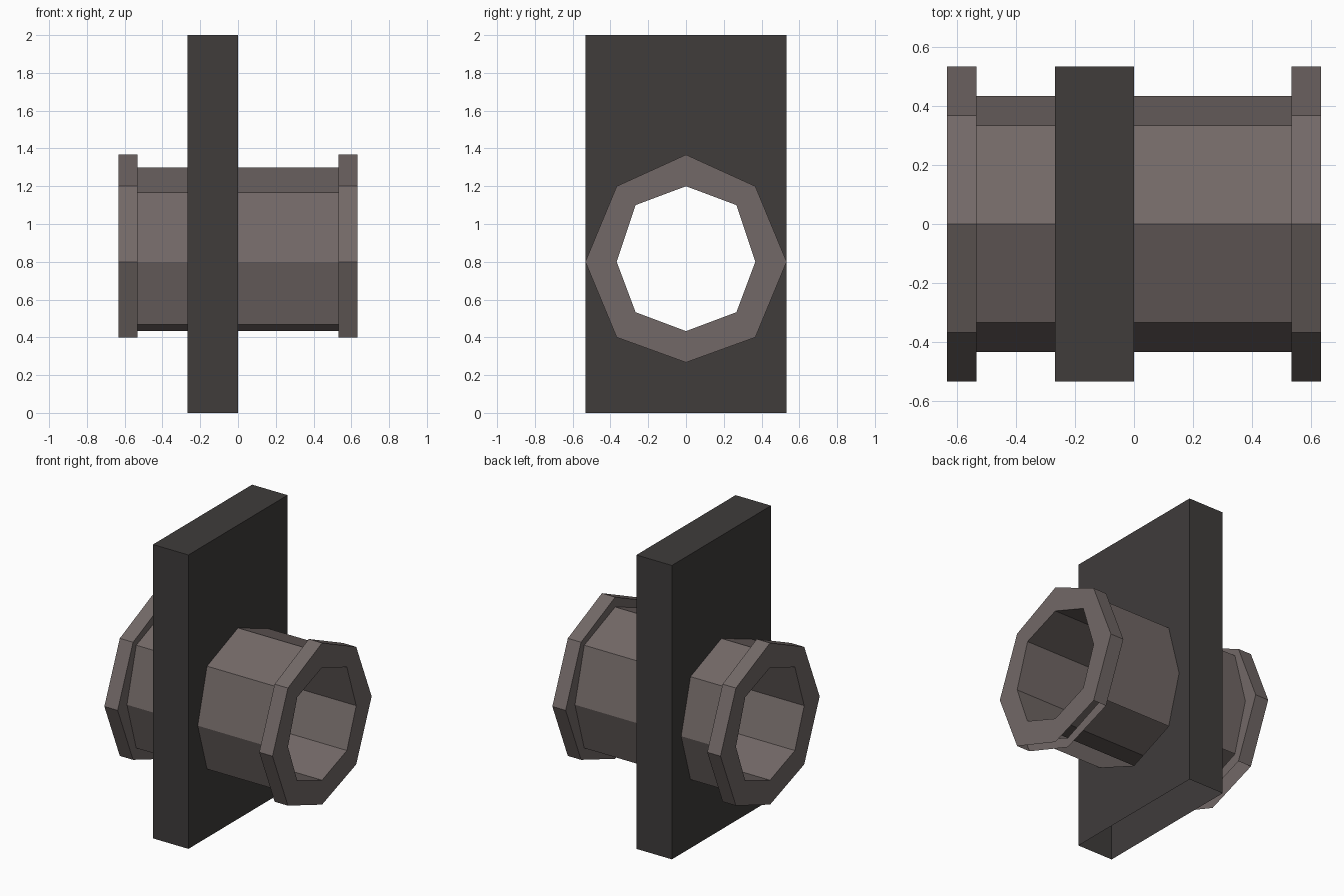
import bpy

if "Cube" in bpy.data.objects:
    bpy.data.objects.remove(bpy.data.objects["Cube"])


def octagon(side, corner, top, high, low, bottom, mid=0.8):
    # eight (y, z) points, clockwise from the top as seen from +x
    return [(0, top), (corner, high), (side, mid), (corner, low),
            (0, bottom), (-corner, low), (-side, mid), (-corner, high)]


def loft(name, sections, open_walls, skipped, color):
    # joins successive sections in a closed ring; open_walls lack their underside
    verts = [(x, y, z) for x, prof in sections for y, z in prof]
    faces = []
    n = len(sections)
    for s in range(n):
        if s in skipped:
            continue
        a, b = s * 8, (s + 1) % n * 8
        for i in range(8):
            if s in open_walls and i in (3, 4):
                continue
            j = (i + 1) % 8
            faces.append((a + i, b + i, b + j, a + j))
    mesh = bpy.data.meshes.new(name)
    mesh.from_pydata(verts, [], faces)
    mat = bpy.data.materials.new(name + "_paint")
    mat.diffuse_color = (*color, 1)
    mat.use_nodes = True
    mat.node_tree.nodes["Principled BSDF"].inputs["Base Color"].default_value = mat.diffuse_color
    mesh.materials.append(mat)
    obj = bpy.data.objects.new(name, mesh)
    bpy.context.collection.objects.link(obj)
    return obj


flange = octagon(0.533, 0.367, 1.367, 1.2, 0.4, 0.267)
tube = octagon(0.433, 0.333, 1.3, 1.167, 0.467, 0.333)
bore = octagon(0.367, 0.267, 1.2, 1.1, 0.533, 0.433)
slab = octagon(0.533, 0.533, 2, 2, 0, 0)

# Pipe with a flange on each end, open along the underside of the outer wall
loft("flanged_pipe",
     [(-0.633, flange), (-0.533, flange), (-0.533, tube), (0.533, tube),
      (0.533, flange), (0.633, flange), (0.633, bore), (-0.633, bore)],
     {0, 2, 4}, set(), (0.17, 0.14, 0.135))

# Upright wall plate pierced by the pipe, open at the base
loft("wall_plate",
     [(-0.267, slab), (0, slab), (0, tube), (-0.267, tube)],
     {0}, {2}, (0.05, 0.045, 0.044))
